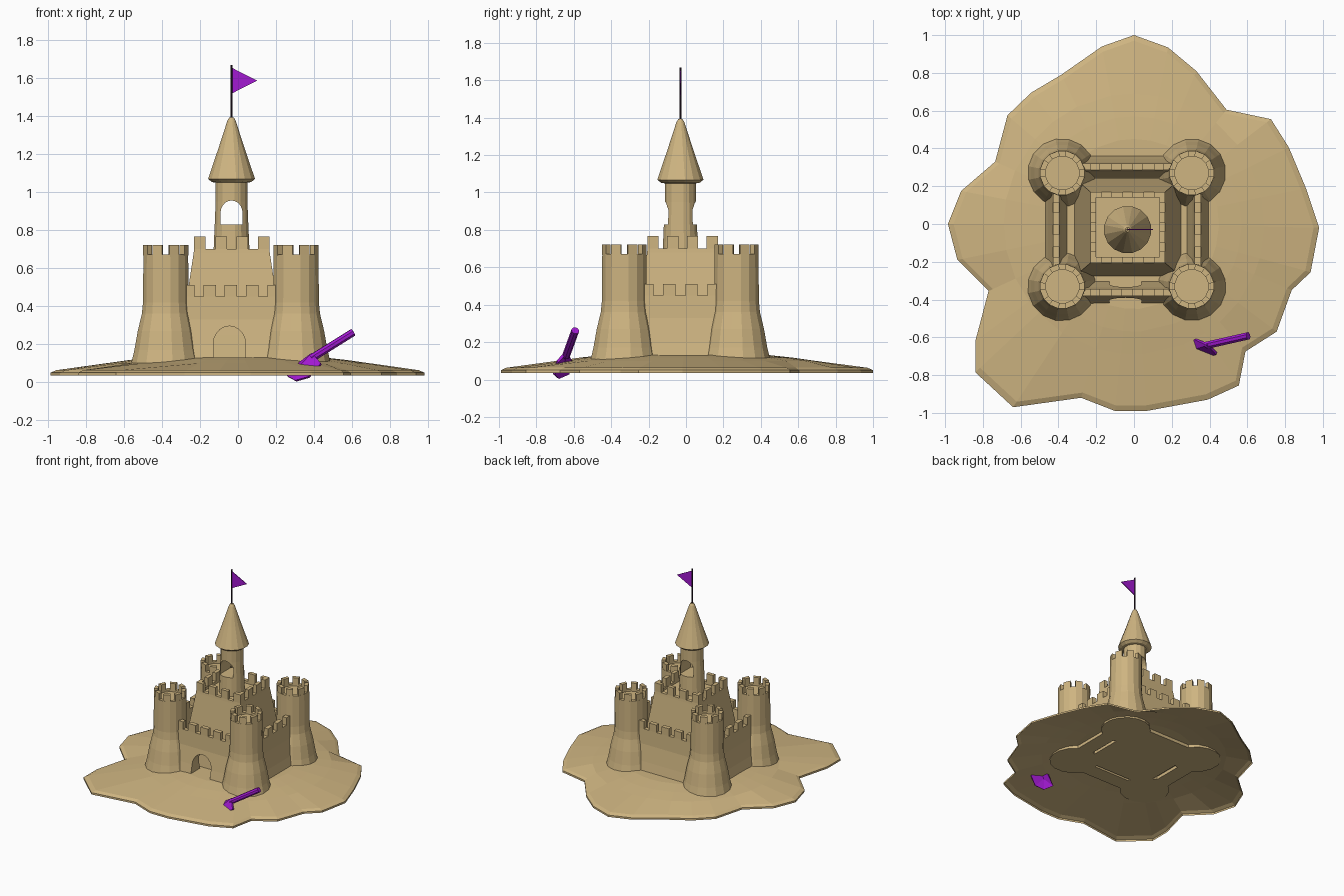
import bpy, bmesh
from math import sin, cos, pi, radians
from mathutils import Vector, Matrix

if "Cube" in bpy.data.objects:
    bpy.data.objects.remove(bpy.data.objects["Cube"])


def material(name, rgb):
    m = bpy.data.materials.new(name)
    m.diffuse_color = (*rgb, 1)
    m.use_nodes = True
    m.node_tree.nodes["Principled BSDF"].inputs["Base Color"].default_value = m.diffuse_color
    return m


SAND = material("sand", (0.62, 0.46, 0.22))
PURPLE = material("purple", (0.36, 0.01, 0.64))
BLACK = material("black", (0.02, 0.01, 0.02))


def finish(bm, name, mat, normals=True):
    if normals:
        bmesh.ops.recalc_face_normals(bm, faces=bm.faces)
    me = bpy.data.meshes.new(name)
    bm.to_mesh(me)
    bm.free()
    me.materials.append(mat)
    ob = bpy.data.objects.new(name, me)
    bpy.context.collection.objects.link(ob)
    return ob


def loft(bm, rings, cap_start=True, cap_end=True):
    """Skin a list of equal-length point rings."""
    vs = [[bm.verts.new(p) for p in r] for r in rings]
    n = len(vs[0])
    for a, b in zip(vs, vs[1:]):
        for i in range(n):
            j = (i + 1) % n
            bm.faces.new((a[i], a[j], b[j], b[i]))
    if cap_start:
        bm.faces.new(vs[0][::-1])
    if cap_end:
        bm.faces.new(vs[-1])


def circle(cx, cy, r, z, n):
    return [(cx + r * cos((i + .5) * 2 * pi / n), cy + r * sin((i + .5) * 2 * pi / n), z) for i in range(n)]


def rect(cx, cy, hx, hy, z):
    return [(cx + a * hx, cy + b * hy, z) for a, b in ((-1, -1), (1, -1), (1, 1), (-1, 1))]


def box(bm, x0, x1, y0, y1, z0, z1, mat=Matrix()):
    cx, cy, hx, hy = (x0 + x1) / 2, (y0 + y1) / 2, (x1 - x0) / 2, (y1 - y0) / 2
    loft(bm, [[mat @ Vector(p) for p in rect(cx, cy, hx, hy, z)] for z in (z0, z1)])


def cut_arch(ob, cx, half, z0, spring, rise, y0, y1):
    """Cut a round-headed opening along y."""
    prof = [(cx - half, z0), (cx + half, z0)]
    prof += [(cx + half * cos(i * pi / 10), spring + rise * sin(i * pi / 10)) for i in range(11)]
    bm = bmesh.new()
    loft(bm, [[(x, y, z) for x, z in prof] for y in (y0, y1)])
    cutter = finish(bm, "arch_cutter", SAND)
    cutter.hide_render = True
    mod = ob.modifiers.new("arch", 'BOOLEAN')
    mod.operation, mod.object, mod.solver = 'DIFFERENCE', cutter, 'EXACT'
    bpy.context.view_layer.objects.active = ob
    bpy.ops.object.modifier_apply(modifier=mod.name)
    bpy.data.objects.remove(cutter)


CX, CY = -0.037, -0.03      # castle centre
TX, TY = 0.3425, 0.30       # corner tower offsets

# Sand mound: irregular outline blending into round rings, open underneath
outline = [(0, 1), (-.17, .94), (-.385, .79), (-.545, .695), (-.67, .575), (-.735, .33), (-.915, .175),
           (-.985, 0), (-.935, -.19), (-.77, -.355), (-.84, -.62), (-.84, -.785), (-.64, -.97), (-.28, -.92),
           (-.1, -.99), (.065, -.99), (.39, -.93), (.555, -.855), (.59, -.675), (.755, -.57), (.835, -.35),
           (.935, -.255), (.98, -.02), (.91, .19), (.82, .405), (.725, .555), (.49, .605), (.33, .81), (.18, .935)]
rings = [[(x, y, .035) for x, y in outline], [(x, y, .05) for x, y in outline],
         [(x * .97, y * .97, .063) for x, y in outline]]
for r, z in ((.69, .1), (.57, .117), (.45, .13)):
    rings.append([(*(Vector(p).normalized() * r), z) for p in outline])
bm = bmesh.new()
loft(bm, rings, cap_start=False)
finish(bm, "sand_mound", SAND)

# Four corner towers with crenellated tops
N = 16
for sx in (-1, 1):
    for sy in (-1, 1):
        x, y = CX + sx * TX, CY + sy * TY
        bm = bmesh.new()
        loft(bm, [circle(x, y, r, z, N) for r, z in ((.185, .1), (.168, .17), (.15, .27), (.128, .36), (.122, .42),
                                                     (.12, .67), (.09, .67), (.09, .655))])
        for k in range(0, N, 2):
            a = [(k + .5 + d) * 2 * pi / N for d in (-.1, 1.1)]
            quad = [(x + r * cos(t), y + r * sin(t)) for r, t in
                    ((.12, a[0]), (.12, a[1]), (.09, a[1]), (.09, a[0]))]
            loft(bm, [[(*p, z) for p in quad] for z in (.665, .722)])
        finish(bm, f"corner_tower_{sx}_{sy}", SAND)

# Curtain walls: flared profile swept between towers, with merlons
profile = [(.095, .1), (.075, .2), (.055, .33), (.05, .45), (.015, .45), (.005, .3), (-.03, .1)]
for k, name in enumerate(("front", "right", "back", "left")):
    dist, half, count, pitch = (TY, TX, 5, .112) if k % 2 == 0 else (TX, TY, 4, .118)
    m = Matrix.Translation((CX, CY, 0)) @ Matrix.Rotation(k * pi / 2, 4, 'Z')
    bm = bmesh.new()
    loft(bm, [[m @ Vector((s * half, -dist - o, z)) for o, z in profile] for s in (-1, 1)])
    wall = finish(bm, name + "_wall", SAND)
    if k == 0:
        cut_arch(wall, -.045, .085, .13, .2, .095, -.6, -.28)
    bm = bmesh.new()
    for i in range(count):
        c = (i - (count - 1) / 2) * pitch
        box(bm, c - .033, c + .033, -dist - .05, -dist - .015, .445, .51, m)
    finish(bm, name + "_wall_merlons", SAND)

# Central keep with parapet
KX, KY = -.033, -.018
bm = bmesh.new()
loft(bm, [rect(KX, KY, hx, hy, z) for hx, hy, z in ((.285, .262, .1), (.265, .245, .25), (.235, .22, .45),
                                                   (.2, .19, .68), (.198, .188, .7), (.168, .158, .7),
                                                   (.168, .158, .68))])
for k in range(4):
    hw, hd = (.198, .188) if k % 2 == 0 else (.188, .198)
    m = Matrix.Translation((KX, KY, 0)) @ Matrix.Rotation(k * pi / 2, 4, 'Z')
    for i in range(4):
        c = (i - 1.5) * (2 * hw - .06) / 3
        box(bm, c - .03, c + .03, -hd, -hd + .03, .695, .767, m)
finish(bm, "keep", SAND)

# Round top tower with an arched opening right through it
bm = bmesh.new()
loft(bm, [circle(CX + .003, CY, r, z, 16) for r, z in ((.097, .66), (.095, .72), (.09, .83), (.085, .95), (.085, 1.065))])
tower = finish(bm, "top_tower", SAND)
cut_arch(tower, CX + .003, .058, .828, .89, .065, -.4, .4)

# Conical roof
bm = bmesh.new()
loft(bm, [circle(CX + .003, CY, r, z, 16) for r, z in ((.08, 1.048), (.105, 1.052), (.126, 1.068), (.07, 1.23), (.022, 1.375), (.012, 1.392))])
finish(bm, "cone_roof", SAND)

# Flag pole and pennant
bm = bmesh.new()
loft(bm, [circle(CX + .003, CY, .006, z, 8) for z in (1.38, 1.668)])
finish(bm, "flag_pole", BLACK)
bm = bmesh.new()
loft(bm, [[(CX, y, 1.655), (CX, y, 1.515), (.1, y, 1.585)] for y in (CY - .003, CY + .003)])
finish(bm, "pennant", PURPLE)

# Toy spade stuck in the sand: handle, then a folded blade
top, neck = Vector((.605, -.592, .262)), Vector((.385, -.642, .125))
rot = (neck - top).to_track_quat('Z', 'Y').to_matrix().to_4x4()
bm = bmesh.new()
loft(bm, [[top + rot @ Vector(p) for p in circle(0, 0, .021, d * (neck - top).length, 8)] for d in (0, 1)])
finish(bm, "spade_handle", PURPLE)
bm = bmesh.new()
A, C, B = Vector((.32, -.612, .105)), Vector((.388, -.643, .155)), Vector((.435, -.692, .1))
down = Vector((-.065, -.02, -.07))
a, c, b, a2, c2, b2, t = [bm.verts.new(p) for p in
                          (A, C, B, A + down, C + down, B + down, Vector((.3, -.69, .01)))]
for f in ((a, a2, c2, c), (c, c2, b2, b), (a2, t, c2), (c2, t, b2)):
    bm.faces.new(f)
blade = finish(bm, "spade_blade", PURPLE)
blade.modifiers.new("thickness", 'SOLIDIFY').thickness = .015
